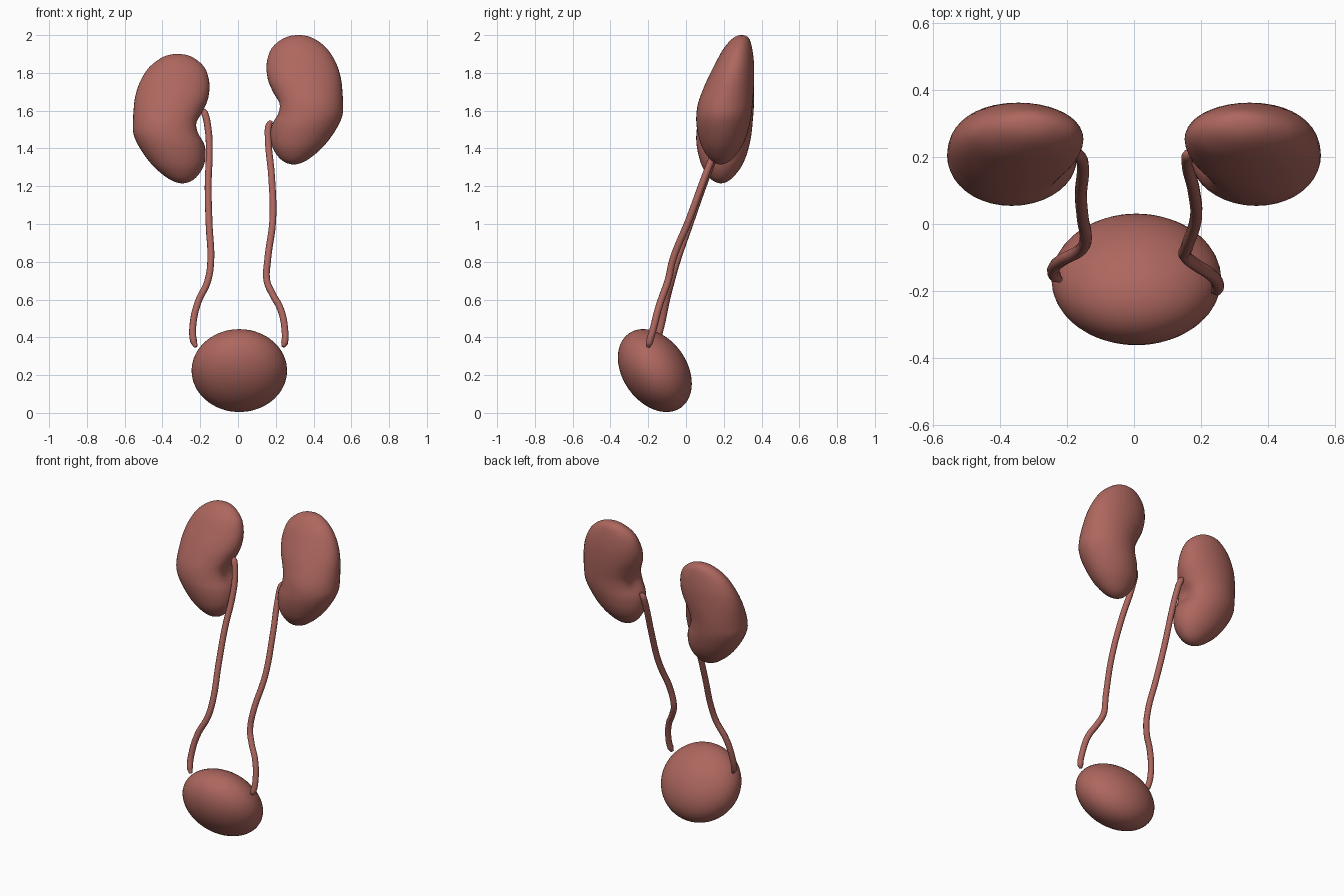
import bpy, bmesh, math
from mathutils import Vector

if "Cube" in bpy.data.objects:
    bpy.data.objects.remove(bpy.data.objects["Cube"])

tissue = bpy.data.materials.new("tissue")
tissue.diffuse_color = (0.42, 0.135, 0.113, 1)
tissue.use_nodes = True
tissue.node_tree.nodes["Principled BSDF"].inputs["Base Color"].default_value = tissue.diffuse_color

# Kidney levels: z, inner x, outer x, front y, back y
LEVELS = [Vector(r) for r in (
    (2.0, .32, .32, .295, .295), (1.985, .245, .395, .25, .332),
    (1.93, .178, .47, .20, .35), (1.85, .152, .52, .155, .36),
    (1.77, .157, .545, .115, .361), (1.70, .182, .553, .085, .358),
    (1.64, .198, .556, .064, .353), (1.58, .192, .554, .055, .347),
    (1.52, .175, .53, .056, .336), (1.45, .172, .485, .07, .315),
    (1.39, .19, .432, .093, .284), (1.335, .235, .36, .135, .235),
    (1.315, .295, .295, .185, .185))]


def swapped(r):
    return Vector((r[0], r[2], r[1], r[4], r[3]))


def smooth_levels(rows, n):
    """Catmull-Rom through the rows, rounding over at both poles."""
    p = [swapped(rows[1])] + rows + [swapped(rows[-2])]
    out = []
    for i in range(1, len(p) - 2):
        a, b, c, d = p[i - 1:i + 3]
        for k in range(n):
            t = k / n
            out.append(0.5 * (2 * b + (c - a) * t + (2 * a - 5 * b + 4 * c - d) * t * t
                              + (3 * b - a - 3 * c + d) * t ** 3))
    return out + [rows[-1]]


def kidney(name, side, dz, seg=40):
    bm = bmesh.new()
    rings = []
    rows = smooth_levels(LEVELS, 4)
    for z, x0, x1, y0, y1 in rows[1:-1]:
        ring = []
        for i in range(seg):
            a = 2 * math.pi * i / seg
            x = (x0 + x1) / 2 + (x1 - x0) / 2 * math.cos(a)
            y = (y0 + y1) / 2 + (y1 - y0) / 2 * math.sin(a)
            # dent where the ureter enters
            if x < .32:
                x += .03 * math.exp(-((z - 1.61) / .06) ** 2 - ((y - .21) / .06) ** 2) * min(1, (.32 - x) / .08)
            ring.append(bm.verts.new((side * x, y, z + dz)))
        rings.append(ring)
    for r, s in zip(rings, rings[1:]):
        for i in range(seg):
            j = (i + 1) % seg
            bm.faces.new((r[i], r[j], s[j], s[i]))
    for ring, row in ((rings[0], rows[0]), (rings[-1], rows[-1])):
        pole = bm.verts.new((side * row[1], row[3], row[0] + dz))
        for i in range(seg):
            bm.faces.new((ring[i], ring[(i + 1) % seg], pole))
    bmesh.ops.recalc_face_normals(bm, faces=bm.faces)
    for f in bm.faces:
        f.smooth = True
    me = bpy.data.meshes.new(name)
    bm.to_mesh(me)
    bm.free()
    me.materials.append(tissue)
    bpy.context.collection.objects.link(bpy.data.objects.new(name, me))


def ureter(name, pts, radius=.0185):
    cu = bpy.data.curves.new(name, 'CURVE')
    cu.dimensions = '3D'
    cu.bevel_depth = radius
    cu.bevel_resolution = 3
    cu.resolution_u = 6
    cu.use_fill_caps = True
    sp = cu.splines.new('BEZIER')
    sp.bezier_points.add(len(pts) - 1)
    for i, (b, p) in enumerate(zip(sp.bezier_points, pts)):
        b.co = p
        b.handle_left_type = b.handle_right_type = 'AUTO'
        b.radius = .55 if i in (0, len(pts) - 1) else 1
    cu.materials.append(tissue)
    bpy.context.collection.objects.link(bpy.data.objects.new(name, cu))


# Kidneys, one sitting lower
kidney("left_kidney", 1, 0)
kidney("right_kidney", -1, -.10)

# Ureters from kidney to bladder
ureter("left_ureter", [(.175, .212, 1.545), (.163, .205, 1.52), (.16, .18, 1.45), (.178, .10, 1.25),
                       (.184, .015, 1.02), (.157, -.07, .81), (.153, -.095, .70), (.182, -.12, .63),
                       (.225, -.147, .55), (.248, -.175, .44), (.246, -.195, .37), (.238, -.2, .35)])
ureter("right_ureter", [(-.188, .22, 1.605), (-.178, .215, 1.59), (-.158, .195, 1.50), (-.152, .165, 1.40),
                        (-.158, .09, 1.20), (-.153, .02, 1.0), (-.145, -.052, .79), (-.163, -.08, .69),
                        (-.21, -.105, .59), (-.238, -.13, .47), (-.235, -.155, .38), (-.222, -.165, .35)])

# Bladder, tilted forward
bpy.ops.mesh.primitive_uv_sphere_add(segments=48, ring_count=24, radius=1, location=(.007, -.165, .224),
                                     rotation=(math.radians(35), 0, 0), scale=(.253, .17, .24))
bladder = bpy.context.object
bladder.name = "bladder"
bladder.data.materials.append(tissue)
bpy.ops.object.shade_smooth()
